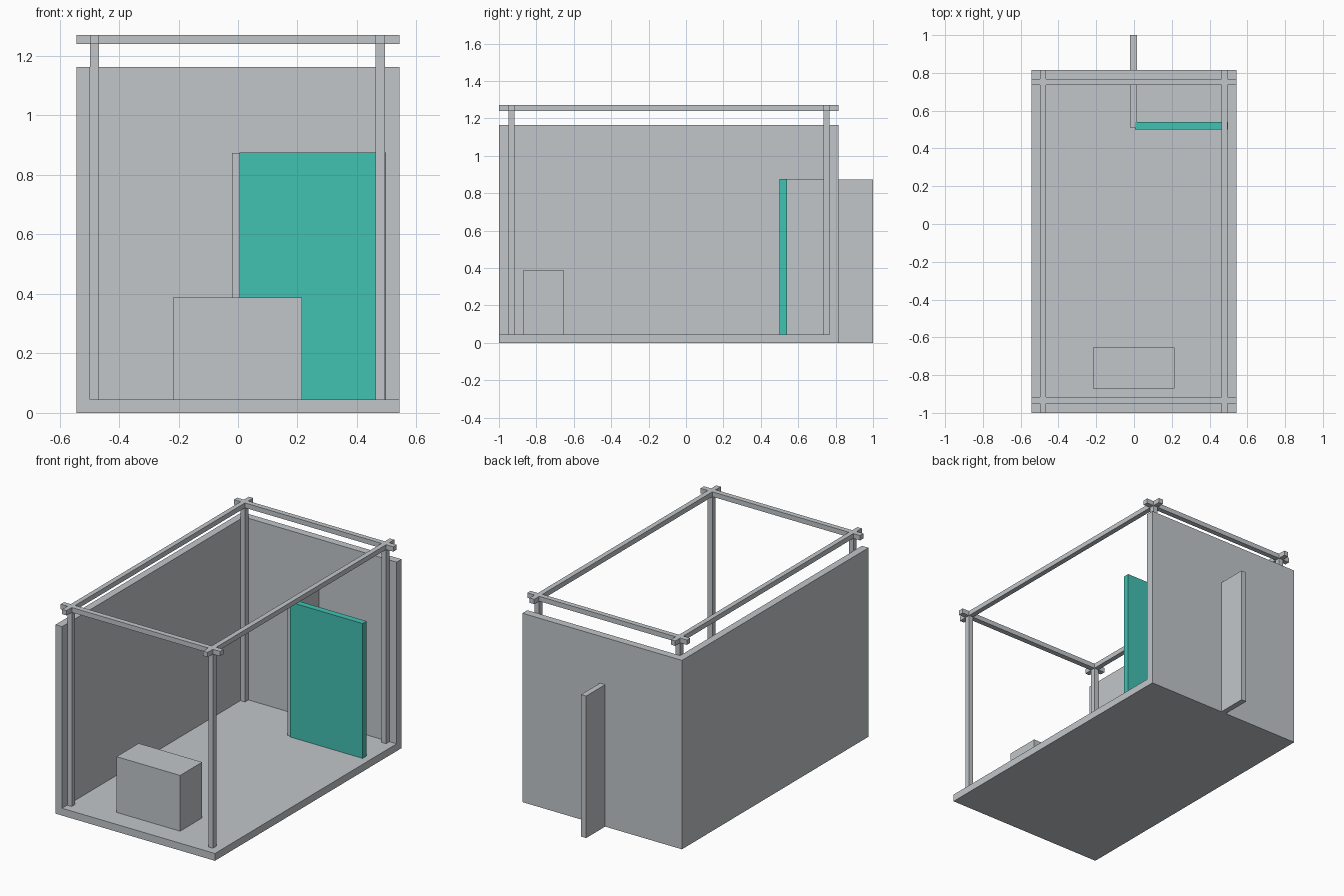
import bpy

if "Cube" in bpy.data.objects:
    bpy.data.objects.remove(bpy.data.objects["Cube"])


def make_material(name, rgb):
    mat = bpy.data.materials.new(name)
    mat.diffuse_color = (*rgb, 1.0)
    mat.use_nodes = True
    mat.node_tree.nodes["Principled BSDF"].inputs["Base Color"].default_value = mat.diffuse_color
    return mat


GREY = make_material("light grey", (0.54, 0.565, 0.584))
TEAL = make_material("teal", (0.054, 0.533, 0.445))


def box(name, x, y, z, mat=GREY):
    """Axis-aligned box from (min, max) pairs."""
    bpy.ops.mesh.primitive_cube_add(size=1)
    ob = bpy.context.object
    ob.name = name
    for v in ob.data.vertices:
        v.co = [lo + (c + 0.5) * (hi - lo) for c, (lo, hi) in zip(v.co, (x, y, z))]
    ob.data.materials.append(mat)
    return ob


X0, X1 = -0.543, 0.543      # room width
Y0, Y1 = -1.0, 0.815        # room depth
FLOOR, WALL_TOP = 0.045, 1.163
FRAME_TOP, BEAM_Z = 1.27, 1.24

# Floor slab with left and back walls
box("floor", (X0, X1), (Y0, Y1), (0, FLOOR))
box("left_wall", (X0, -0.498), (Y0, Y1), (FLOOR, WALL_TOP))
box("back_wall", (-0.498, X1), (0.768, Y1), (FLOOR, WALL_TOP))

# Frame: four posts and crossing top beams
post_x = {"left": (-0.497, -0.467), "right": (0.463, 0.494)}
post_y = {"front": (-0.95, -0.917), "back": (0.735, 0.767)}
for side, px in post_x.items():
    box(f"{side}_beam", px, (Y0, Y1), (BEAM_Z, FRAME_TOP))
    for end, py in post_y.items():
        box(f"{end}_{side}_post", px, py, (FLOOR, BEAM_Z))
for end, py in post_y.items():
    box(f"{end}_beam", (X0, X1), py, (BEAM_Z, FRAME_TOP))

# Counter block near the front
box("counter", (-0.218, 0.215), (-0.87, -0.655), (FLOOR, 0.388))

# Partition running through the back wall, and the coloured panel
box("partition", (-0.02, 0.015), (0.51, 1.0), (0, 0.874))
box("teal_panel", (0.005, 0.498), (0.501, 0.54), (0.002, 0.875), TEAL)
